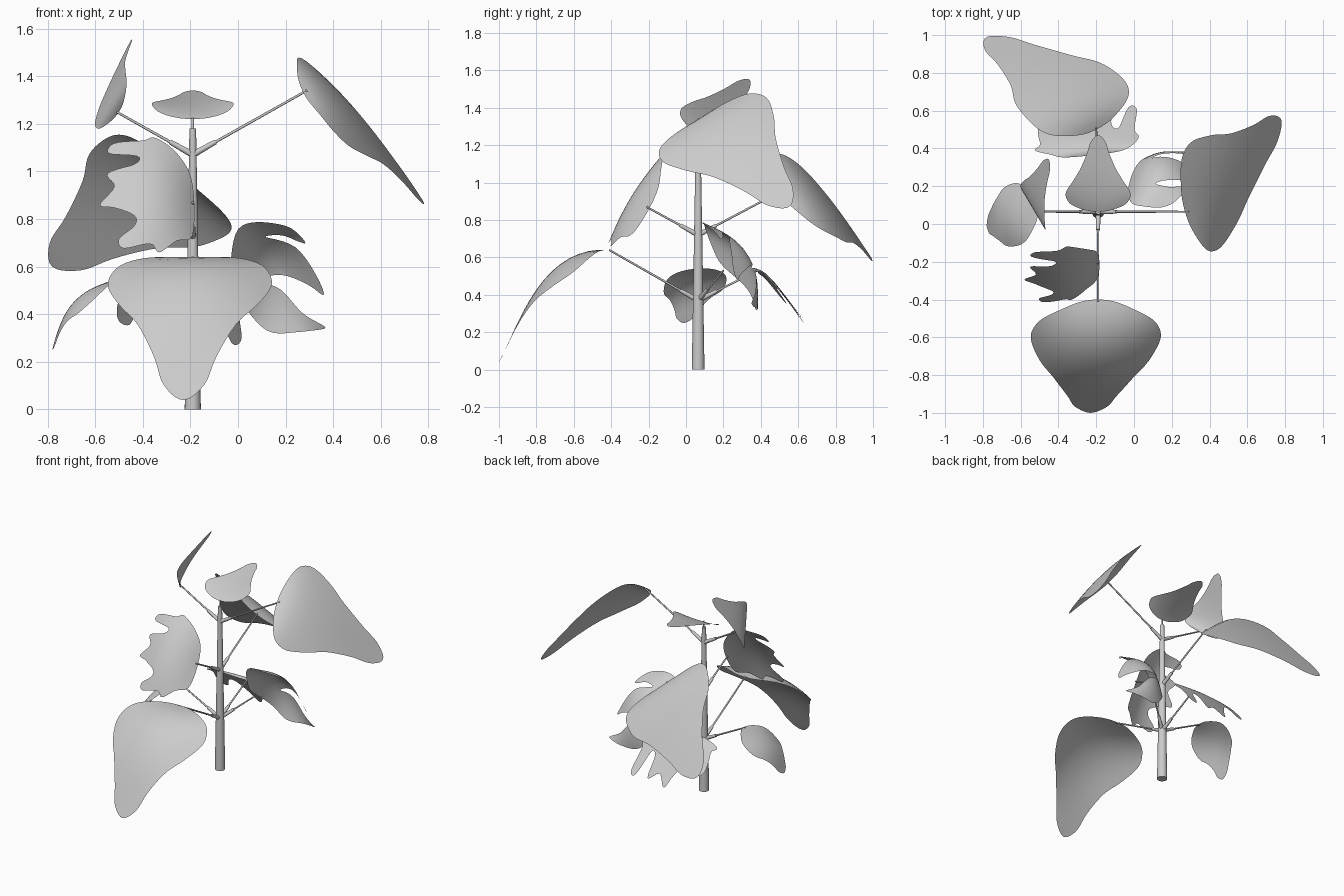
import bpy, bmesh
from mathutils import Vector
from mathutils.geometry import delaunay_2d_cdt

cube = bpy.data.objects.get("Cube")
if cube:
    bpy.data.objects.remove(cube, do_unlink=True)

GREY = (0.6, 0.6, 0.6, 1)
grey = bpy.data.materials.new("plant_grey")
grey.use_nodes = True
grey.diffuse_color = GREY
grey.node_tree.nodes["Principled BSDF"].inputs["Base Color"].default_value = GREY


def finish(name, bm):
    """Turn a bmesh into a smooth shaded grey object."""
    mesh = bpy.data.meshes.new(name)
    bm.to_mesh(mesh)
    bm.free()
    mesh.materials.append(grey)
    obj = bpy.data.objects.new(name, mesh)
    bpy.context.collection.objects.link(obj)
    bpy.ops.object.select_all(action='DESELECT')
    obj.select_set(True)
    bpy.context.view_layer.objects.active = obj
    bpy.ops.object.shade_smooth_by_angle(angle=0.8)


def add_rod(bm, start, end, r1, r2, sides=12):
    """Tapered rod between two points."""
    start, end = Vector(start), Vector(end)
    axis = end - start
    ring = bmesh.ops.create_cone(bm, cap_ends=True, segments=sides,
                                 radius1=r1, radius2=r2, depth=axis.length)
    turn = axis.to_track_quat('Z', 'Y')
    for v in ring["verts"]:
        v.co = turn @ v.co + (start + end) / 2


def smooth_outline(points, steps=5):
    """Closed Catmull-Rom curve through 2D points."""
    pts = [Vector(p) for p in points]
    n = len(pts)
    out = []
    for i in range(n):
        p0, p1, p2, p3 = (pts[(i + k) % n] for k in (-1, 0, 1, 2))
        for s in range(steps):
            t = s / steps
            out.append(p1 + t * (p2 - p0) / 2
                       + t * t * (p0 - 2.5 * p1 + 2 * p2 - p3 / 2)
                       + t ** 3 * (3 * p1 - p0 - 3 * p2 + p3) / 2)
    return out


def heart(tail):
    """Heart outline; tail widens the half towards the tip."""
    half = [(.025, .35), (.12, .76), (.22, .95), (.35, 1)]
    half += [(a, b * tail) for a, b in
             ((.51, .84), (.64, .61), (.81, .38), (.93, .25))]
    return [(0, 0)] + half + [(1, 0)] + [(a, -b) for a, b in reversed(half)]


def arch(a):
    """Lengthwise curve, fullest a little nearer the base."""
    return a * max(1 - a, 0) ** 1.25


def leaf(name, outline, base, tip, left, right, cup, at):
    """Fill an outline (along, across) and bend it through four points."""
    edge = smooth_outline(outline)
    count = len(edge)
    inner = [Vector((i / 14 + 0.003, j / 7 + 0.005))
             for i in range(15) for j in range(-7, 8)]
    links = [(i, (i + 1) % count) for i in range(count)]
    flat, _, faces, *_ = delaunay_2d_cdt(edge + inner, links, [], 1, 1e-5)

    base, tip, left, right = map(Vector, (base, tip, left, right))
    axis, side = tip - base, (right - left) / 2
    bend = (left + right) / 2 - base - at * axis
    normal = side.cross(axis).normalized()
    if normal.z < 0:
        normal = -normal
    bm = bmesh.new()
    verts = []
    for a, b in flat:
        q = arch(a) / arch(at)
        verts.append(bm.verts.new(base + a * axis + b * side + q * bend
                                  + normal * cup * q * (1 - b * b)))
    for f in faces:
        bm.faces.new([verts[i] for i in f])
    bmesh.ops.delete(bm, geom=[v for v in bm.verts if not v.link_faces],
                     context='VERTS')
    finish(name, bm)


# Lobed outlines: three pointed fingers with teeth, three curled fingers
jagged = [(0, .3), (.15, .75), (.4, 1.05), (.54, 1), (.85, 1), (.9, .83),
          (.6, .7), (.64, .56), (.92, .48), (.85, .22), (1, -.04),
          (.85, -.15), (.64, -.35), (.64, -.52), (.8, -.7), (.74, -.87),
          (.46, -.83), (.36, -.96), (.18, -.75), (0, -.57)]
curled = [(0, .2), (.08, .78), (.33, 1.02), (.6, 1), (.8, .7), (.72, .66),
          (.55, .7), (.38, .58), (.7, .5), (.92, .13), (1, -.17),
          (.85, -.13), (.55, -.15), (.33, -.3), (.55, -.4), (.77, -.65),
          (1, -.75), (.97, -.83), (.7, -.96), (.38, -1), (.15, -.7), (.02, -.25)]

# Leaves: base, tip, two side points, cupping and where the side points sit
leaf("front_leaf", heart(1), (-.19, -.4, .64), (-.23, -1, .04),
     (-.545, -.6, .525), (.14, -.6, .525), .075, .33)
leaf("back_leaf", heart(1.1), (-.2, .5, .95), (-.78, .99, .6),
     (-.53, .52, 1.15), (-.05, .76, .73), .015, .3)
leaf("left_upper_leaf", heart(1), (.27, .065, 1.34), (.78, .55, .87),
     (.29, .42, 1.46), (.45, -.13, 1.12), .03, .3)
leaf("right_upper_leaf", heart(1), (-.5, .065, 1.25), (-.45, .34, 1.55),
     (-.47, -.02, 1.4), (-.6, .2, 1.2), 0, .33)
leaf("top_leaf", heart(.9), (-.19, .065, 1.22), (-.19, .47, 1.34),
     (-.36, .15, 1.28), (-.02, .15, 1.28), -.02, .3)
leaf("right_lower_leaf", heart(1.1), (-.51, .065, .54), (-.78, -.01, .25),
     (-.64, -.12, .43), (-.66, .21, .45), .035, .4)
leaf("back_lower_leaf", jagged, (-.19, .37, .53), (-.25, .63, .25),
     (-.54, .4, .5), (.01, .46, .465), .02, .41)
leaf("front_jagged_leaf", jagged, (-.19, -.2, .87), (-.58, -.29, .87),
     (-.35, -.41, .65), (-.35, -.13, 1.13), .03, .41)
leaf("left_curled_leaf", curled, (-.03, .18, .58), (.36, .25, .52),
     (.13, .37, .33), (.13, .1, .78), .11, .4)

# Main stem with a thin tip that carries the top leaf
SX, SY = -.19, .065
bm = bmesh.new()
add_rod(bm, (SX, SY, 0), (SX, SY, 1.18), .034, .014, 20)
add_rod(bm, (SX, SY, 1.17), (SX, SY, 1.225), .005, .005)
finish("main_stem", bm)

# Leaf stalks, each with a thick stub at the stem
stalks = {
    "front": (.37, (-.19, -.41, .64)), "right_lower": (.37, (-.52, .065, .54)),
    "back_lower": (.37, (-.19, .38, .53)), "left_curled": (.37, (0, .2, .53)),
    "front_jagged": (.72, (-.19, -.21, .87)), "back": (.72, (-.2, .51, .955)),
    "left_upper": (1.07, (.29, .065, 1.34)), "right_upper": (1.07, (-.51, .065, 1.25)),
}
for name, (height, end) in stalks.items():
    start = Vector((SX, SY, height))
    way = (Vector(end) - start).normalized()
    bm = bmesh.new()
    add_rod(bm, start, start + way * .11, .014, .01)
    add_rod(bm, start + way * .1, end, .006, .005, 8)
    finish(name + "_stalk", bm)
